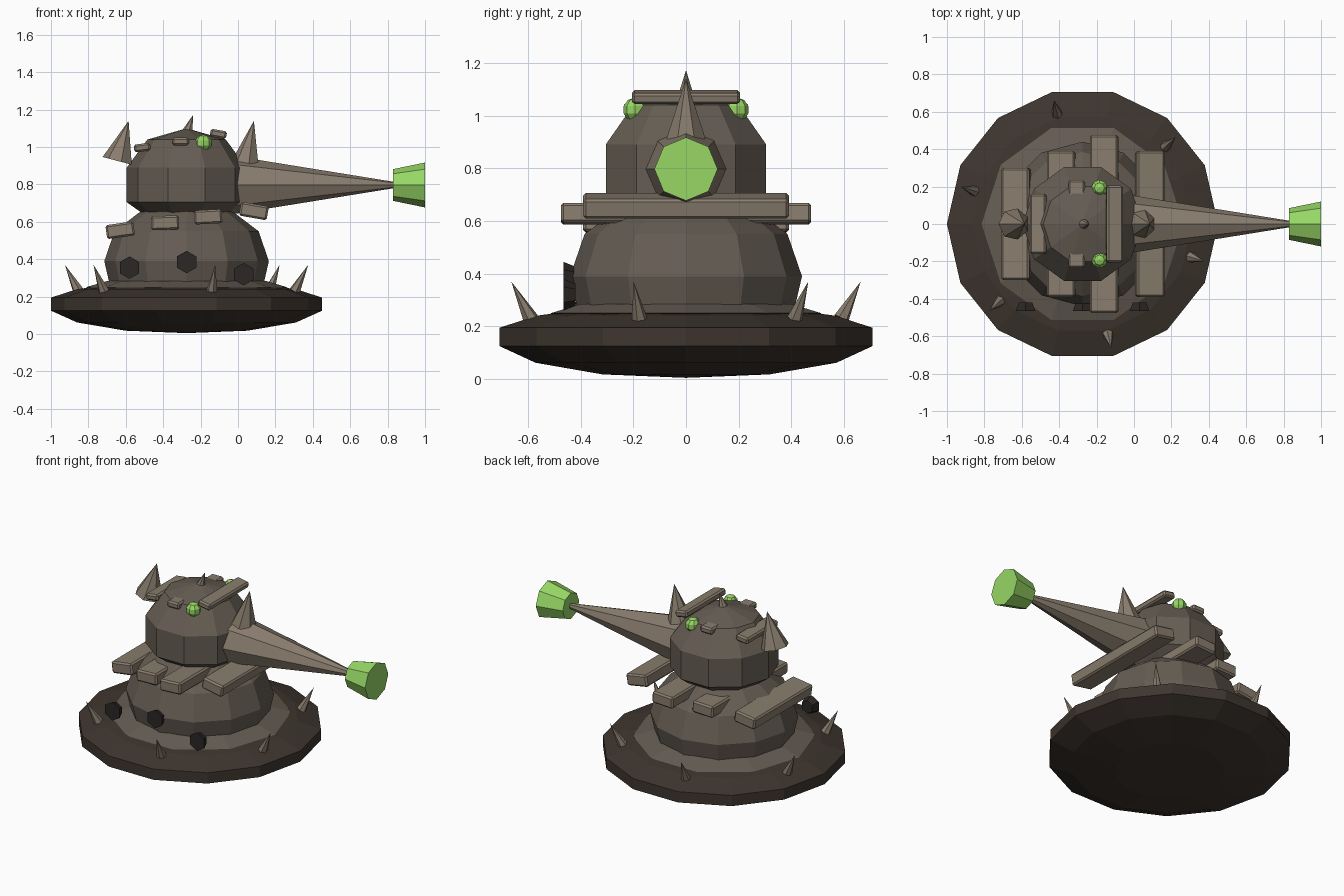
import bpy, bmesh
from math import radians, sin, cos, tau
from mathutils import Vector, Matrix

cube = bpy.data.objects.get("Cube")
if cube:
    bpy.data.objects.remove(cube, do_unlink=True)

CX = -0.275  # axis of the base and turret


def material(name, colour):
    m = bpy.data.materials.new(name)
    m.use_nodes = True
    m.diffuse_color = (*colour, 1)
    m.node_tree.nodes["Principled BSDF"].inputs["Base Color"].default_value = (*colour, 1)
    return m


DARK = material("dark brown", (0.048, 0.036, 0.028))
BODY = material("grey brown", (0.13, 0.108, 0.086))
WOOD = material("light wood", (0.25, 0.205, 0.155))
IRON = material("black iron", (0.024, 0.02, 0.017))
GREEN = material("bright green", (0.31, 0.68, 0.13))


def finish(name, bm, mat):
    bmesh.ops.recalc_face_normals(bm, faces=bm.faces)
    mesh = bpy.data.meshes.new(name)
    bm.to_mesh(mesh)
    bm.free()
    mesh.materials.append(mat)
    obj = bpy.data.objects.new(name, mesh)
    bpy.context.collection.objects.link(obj)
    return obj


def lathe(name, profile, sides, mat):
    """Turn (radius, z) points around the turret axis; close both ends."""
    bm = bmesh.new()
    rings = []
    for r, z in profile:
        if r == 0:
            rings.append([bm.verts.new((CX, 0, z))] * sides)
        else:
            rings.append([bm.verts.new((CX + r * cos(tau * i / sides), r * sin(tau * i / sides), z))
                          for i in range(sides)])
    for a, b in zip(rings, rings[1:]):
        for i in range(sides):
            j = (i + 1) % sides
            corners = list(dict.fromkeys((a[i], a[j], b[j], b[i])))
            bm.faces.new(corners)
    for ring in (rings[0], rings[-1]):
        if ring[0] is not ring[1]:
            bm.faces.new(ring)
    return finish(name, bm, mat)


def cone(name, start, end, r1, r2, sides, mat, spin=0):
    """Cone or frustum between two points."""
    start, end = Vector(start), Vector(end)
    axis = end - start
    bm = bmesh.new()
    turn = axis.to_track_quat("Z", "Y").to_matrix().to_4x4()
    bmesh.ops.create_cone(bm, cap_ends=True, segments=sides, radius1=r1, radius2=r2,
                          depth=axis.length,
                          matrix=Matrix.Translation((start + end) / 2) @ turn @ Matrix.Rotation(spin, 4, "Z"))
    return finish(name, bm, mat)


def plank(name, x, z, width, length, height, tilt):
    """Chamfered board running along y, tipped about its length."""
    bm = bmesh.new()
    bmesh.ops.create_cube(bm, size=1, matrix=Matrix.Translation((x, 0, z))
                          @ Matrix.Rotation(radians(-tilt), 4, "Y")
                          @ Matrix.Diagonal((width, length, height, 1)))
    obj = finish(name, bm, WOOD)
    bevel = obj.modifiers.new("chamfer", "BEVEL")
    bevel.width = 0.01
    bevel.segments = 1


# Base disc, skirt, lower body and turret
lathe("base_disc", [(0, 0.005), (0.325, 0.018), (0.585, 0.062), (0.725, 0.125),
                    (0.725, 0.195), (0.585, 0.24), (0.4, 0.265)], 14, DARK)
lathe("skirt", [(0.4, 0.2), (0.54, 0.25), (0.42, 0.285)], 10, BODY)
lathe("lower_body", [(0.41, 0.26), (0.44, 0.39), (0.385, 0.55), (0.26, 0.645), (0.2, 0.68)], 12, BODY)
lathe("turret", [(0.2, 0.62), (0.32, 0.705), (0.32, 0.89), (0.21, 1.04), (0, 1.1)], 10, BODY)

# Barrel and muzzle
cone("barrel", (-0.04, 0, 0.797), (0.84, 0, 0.797), 0.158, 0.016, 8, WOOD)
cone("muzzle", (0.83, 0, 0.797), (1, 0, 0.797), 0.085, 0.12, 8, GREEN)

# Boards around the body, then on the dome
boards = [(-0.63, 0.555, 0.6, 8), (-0.39, 0.595, 0.78, 2), (-0.16, 0.627, 0.95, 3), (0.085, 0.658, 0.78, -10)]
for i, (x, z, length, tilt) in enumerate(boards):
    plank(f"body_plank_{i + 1}", x, z, 0.15, length, 0.075, tilt)
boards = [(-0.512, 0.997, 0.32, 7), (-0.307, 1.03, 0.47, 1), (-0.105, 1.07, 0.41, -10)]
for i, (x, z, length, tilt) in enumerate(boards):
    plank(f"dome_plank_{i + 1}", x, z, 0.088, length, 0.042, tilt)

# Large spikes and the dome tip
cone("rear_spike", (-0.642, 0, 0.925), (-0.585, 0, 1.14), 0.085, 0, 7, WOOD)
cone("barrel_spike", (0.042, 0, 0.915), (0.085, 0, 1.14), 0.076, 0, 7, WOOD)
cone("dome_spike", (-0.27, 0, 1.08), (-0.24, 0, 1.172), 0.03, 0, 7, WOOD)

# Ring of small spikes leaning outward on the base
for i in range(6):
    a = radians(43 + 60 * i)
    cone(f"base_spike_{i + 1}", (CX + 0.605 * cos(a), 0.605 * sin(a), 0.23),
         (CX + 0.68 * cos(a), 0.68 * sin(a), 0.37), 0.03, 0, 6, WOOD)

# Eyes
for side, y in (("left", 0.193), ("right", -0.193)):
    bm = bmesh.new()
    bmesh.ops.create_uvsphere(bm, u_segments=8, v_segments=5, radius=0.046,
                              matrix=Matrix.Translation((-0.185, y, 1.022)))
    finish(f"eye_{side}", bm, GREEN)

# Hexagonal bolts on the front
for i, (x, z) in enumerate([(-0.58, 0.355), (-0.275, 0.385), (0.03, 0.32)]):
    cone(f"bolt_{i + 1}", (x, -0.42, z), (x, -0.465, z), 0.042, 0.06, 6, IRON)
